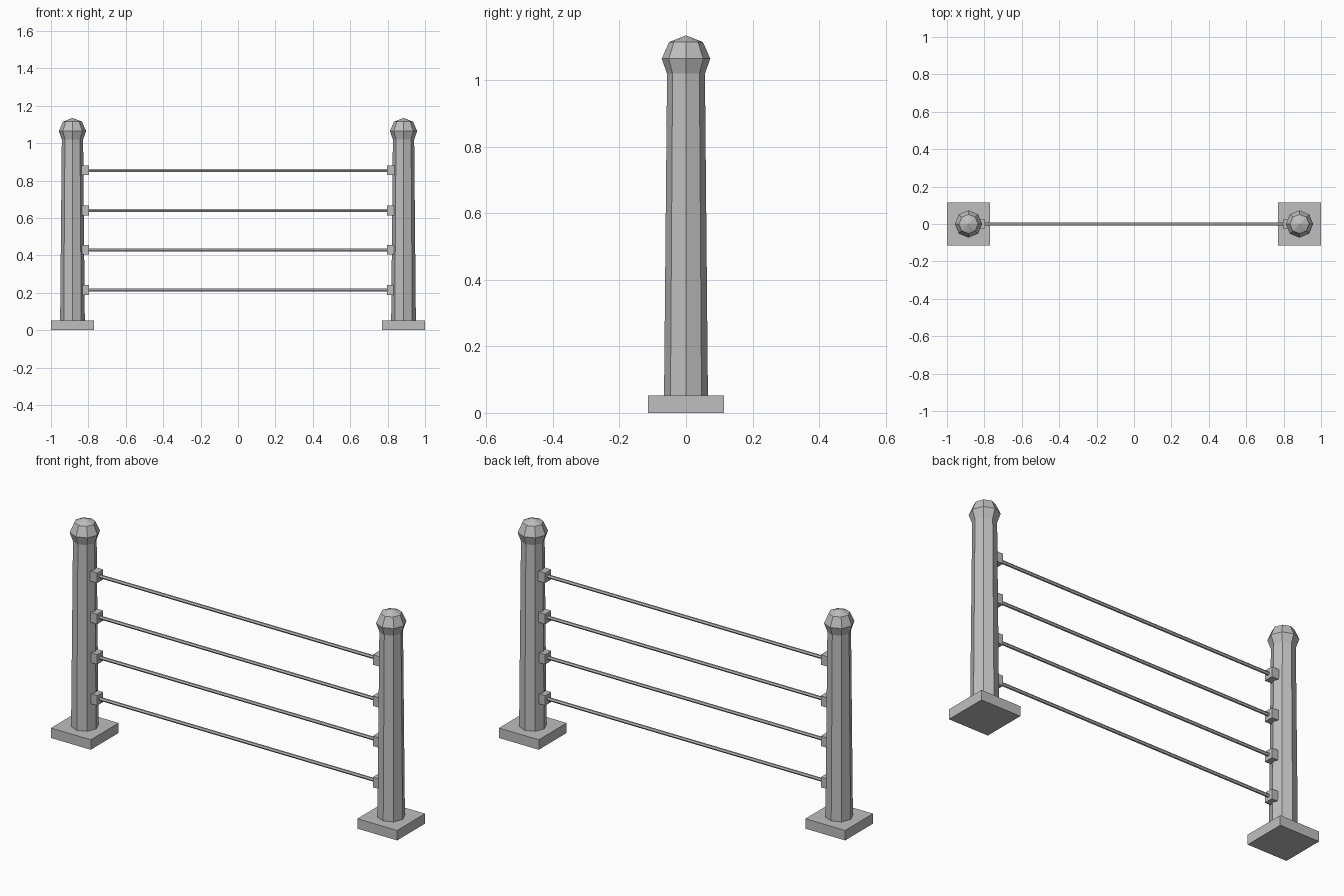
import bpy, bmesh, math

if "Cube" in bpy.data.objects:
    bpy.data.objects.remove(bpy.data.objects["Cube"])

grey = bpy.data.materials.new("stone grey")
grey.diffuse_color = (0.52, 0.52, 0.52, 1)
grey.use_nodes = True
grey.node_tree.nodes["Principled BSDF"].inputs["Base Color"].default_value = grey.diffuse_color


def finish(bm, name):
    bmesh.ops.recalc_face_normals(bm, faces=bm.faces)
    mesh = bpy.data.meshes.new(name)
    bm.to_mesh(mesh)
    bm.free()
    mesh.materials.append(grey)
    obj = bpy.data.objects.new(name, mesh)
    bpy.context.collection.objects.link(obj)
    return obj


def box(name, center, size):
    bm = bmesh.new()
    bmesh.ops.create_cube(bm, size=1)
    bmesh.ops.scale(bm, vec=size, verts=bm.verts)
    bmesh.ops.translate(bm, vec=center, verts=bm.verts)
    return finish(bm, name)


def turned(name, profile, sides, x):
    """Closed low-poly lathe from (radius, z) rings; radius 0 is an apex."""
    bm = bmesh.new()
    rings = []
    for r, z in profile:
        if r == 0:
            rings.append([bm.verts.new((x, 0, z))] * sides)
        else:
            rings.append([bm.verts.new((x + r * math.cos(math.tau * i / sides),
                                        r * math.sin(math.tau * i / sides), z))
                          for i in range(sides)])
    bm.faces.new(rings[0])
    for low, high in zip(rings, rings[1:]):
        for i in range(sides):
            j = (i + 1) % sides
            corners = [low[i], low[j], high[j], high[i]]
            bm.faces.new(list(dict.fromkeys(corners)))
    return finish(bm, name)


POST_X = 0.885
RAIL_Z = (0.215, 0.43, 0.64, 0.855)
# Tapered octagonal shaft flaring into a faceted, pointed cap
POST = [(0.066, 0.05), (0.057, 1.02), (0.073, 1.065), (0.051, 1.115), (0, 1.135)]

# Posts, square feet and rail brackets on both sides
for side, s in (("left", -1), ("right", 1)):
    box(f"{side}_foot", (s * POST_X, 0, 0.026), (0.23, 0.23, 0.052))
    turned(f"{side}_post", POST, 8, s * POST_X)
    for n, z in enumerate(RAIL_Z, 1):
        box(f"{side}_bracket_{n}", (s * 0.817, 0, z), (0.042, 0.05, 0.052))

# Thin hexagonal rails
for n, z in enumerate(RAIL_Z, 1):
    bm = bmesh.new()
    ring = [bm.verts.new((-0.81, 0.009 * math.cos(math.tau * i / 6),
                          z + 0.009 * math.sin(math.tau * i / 6))) for i in range(6)]
    face = bm.faces.new(ring)
    out = bmesh.ops.extrude_face_region(bm, geom=[face], use_keep_orig=True)
    moved = [v for v in out["geom"] if isinstance(v, bmesh.types.BMVert)]
    bmesh.ops.translate(bm, vec=(1.62, 0, 0), verts=moved)
    finish(bm, f"rail_{n}")
